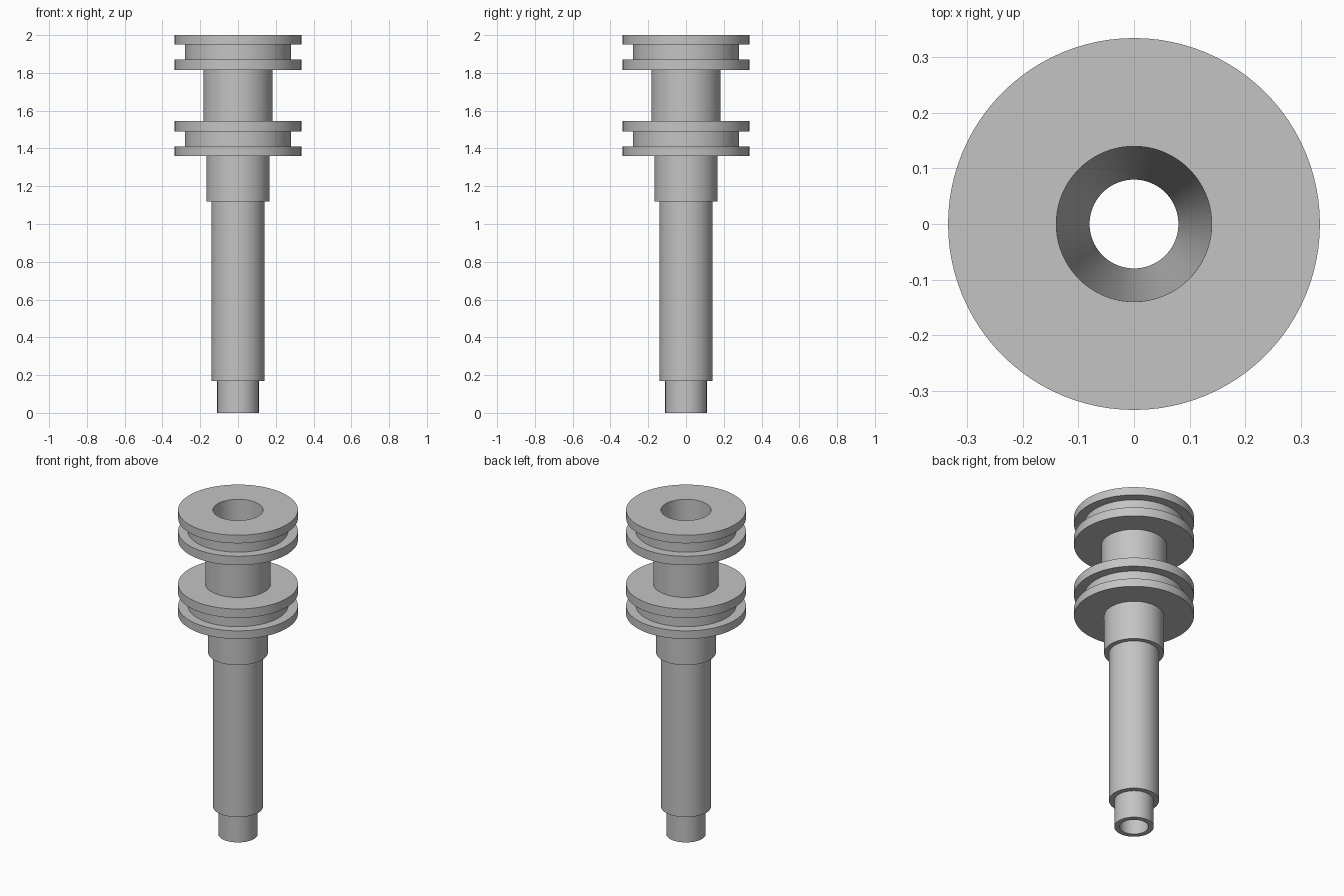
import bpy
import bmesh
import math

cube = bpy.data.objects.get("Cube")
if cube:
    bpy.data.objects.remove(cube, do_unlink=True)

SEGMENTS = 96
FLANGE, GROOVE = 0.335, 0.28

# Plain grey metal
grey = bpy.data.materials.new("grey_metal")
grey.use_nodes = True
colour = (0.55, 0.55, 0.55, 1)
grey.diffuse_color = colour
grey.node_tree.nodes["Principled BSDF"].inputs["Base Color"].default_value = colour

# Outer steps from the foot upwards: radius, top height
steps = [
    (0.11, 0.17),      # foot spigot
    (0.14, 1.12),      # long stem
    (0.167, 1.36),     # shoulder
    (FLANGE, 1.41), (GROOVE, 1.49), (FLANGE, 1.545),  # lower grooved collar
    (0.183, 1.815),    # neck
    (FLANGE, 1.87), (GROOVE, 1.95), (FLANGE, 2.0),    # upper grooved collar
]

# Closed half section, with the tapered through bore on the inside
profile = [(0.08, 0)]
bottom = 0
for radius, top in steps:
    profile += [(radius, bottom), (radius, top)]
    bottom = top
profile.append((0.14, bottom))

# Revolve the section round the vertical axis
bm = bmesh.new()
verts = [bm.verts.new((r, 0, z)) for r, z in profile]
edges = [bm.edges.new((a, b)) for a, b in zip(verts, verts[1:] + verts[:1])]
bmesh.ops.spin(bm, geom=verts + edges, cent=(0, 0, 0), axis=(0, 0, 1),
               angle=math.tau, steps=SEGMENTS, use_merge=True)
bmesh.ops.remove_doubles(bm, verts=bm.verts[:], dist=0.0001)
bmesh.ops.recalc_face_normals(bm, faces=bm.faces[:])
mesh = bpy.data.meshes.new("stepped_hollow_shaft")
bm.to_mesh(mesh)
bm.free()
mesh.materials.append(grey)

shaft = bpy.data.objects.new("stepped_hollow_shaft", mesh)
bpy.context.collection.objects.link(shaft)
bpy.ops.object.select_all(action="DESELECT")
shaft.select_set(True)
bpy.context.view_layer.objects.active = shaft
bpy.ops.object.shade_smooth_by_angle(angle=math.radians(30))
